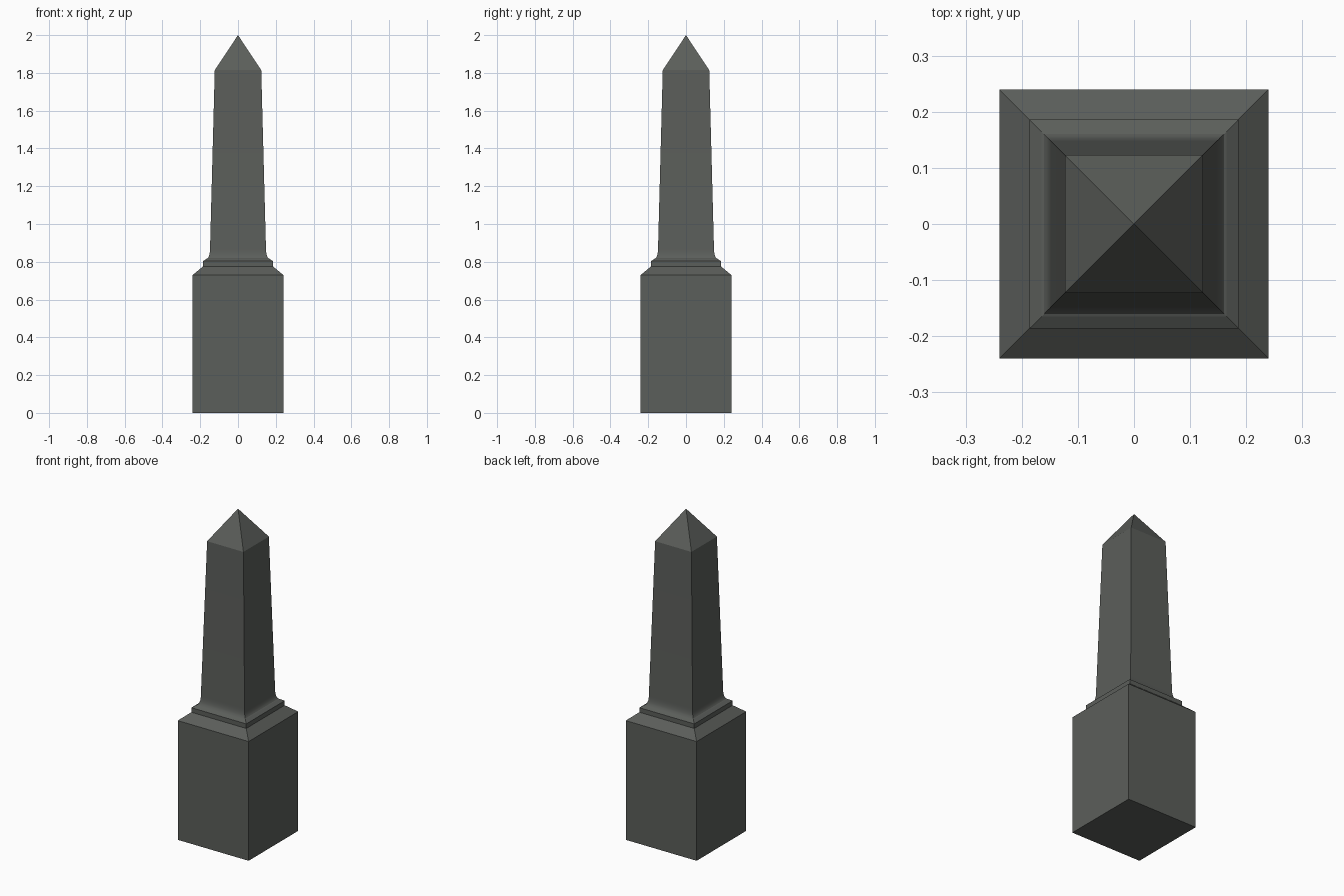
import bpy, bmesh, math

cube = bpy.data.objects.get("Cube")
if cube:
    bpy.data.objects.remove(cube, do_unlink=True)

stone = bpy.data.materials.new("dark grey stone")
stone.use_nodes = True
colour = (0.105, 0.112, 0.103, 1)
stone.diffuse_color = colour
stone.node_tree.nodes["Principled BSDF"].inputs["Base Color"].default_value = colour


def square_tower(name, profile, tip=None, floor=False):
    """Stack square rings of (half width, height), closing with a point if given."""
    bm = bmesh.new()
    corners = ((-1, -1), (1, -1), (1, 1), (-1, 1))
    rings = [[bm.verts.new((x * w, y * w, z)) for x, y in corners] for w, z in profile]
    for low, high in zip(rings, rings[1:]):
        for i in range(4):
            j = (i + 1) % 4
            bm.faces.new((low[i], low[j], high[j], high[i]))
    if tip:
        apex = bm.verts.new((0, 0, tip))
        for i in range(4):
            bm.faces.new((rings[-1][i], rings[-1][(i + 1) % 4], apex))
    if floor:
        bm.faces.new(rings[0][::-1])
    mesh = bpy.data.meshes.new(name)
    bm.to_mesh(mesh)
    bm.free()
    mesh.materials.append(stone)
    obj = bpy.data.objects.new(name, mesh)
    bpy.context.collection.objects.link(obj)
    bpy.ops.object.select_all(action="DESELECT")
    obj.select_set(True)
    bpy.context.view_layer.objects.active = obj
    bpy.ops.object.shade_smooth_by_angle(angle=math.radians(25))
    return obj


# Block with a sloped shoulder
square_tower("pedestal", [(0.24, 0), (0.24, 0.73), (0.186, 0.775)], floor=True)

# Narrow step with a sloped top edge
square_tower("plinth", [(0.186, 0.775), (0.186, 0.803), (0.165, 0.817)])

# Concave flare running into the tapered shaft
flare = []
for i in range(6):
    a = math.radians(15 + 15 * i)
    flare.append((0.165 - 0.017 * math.sin(a), 0.872 - 0.055 * math.cos(a)))
square_tower("shaft", [(0.165, 0.817)] + flare + [(0.123, 1.815)])

# Pointed cap
square_tower("cap", [(0.123, 1.815)], tip=2.0)
